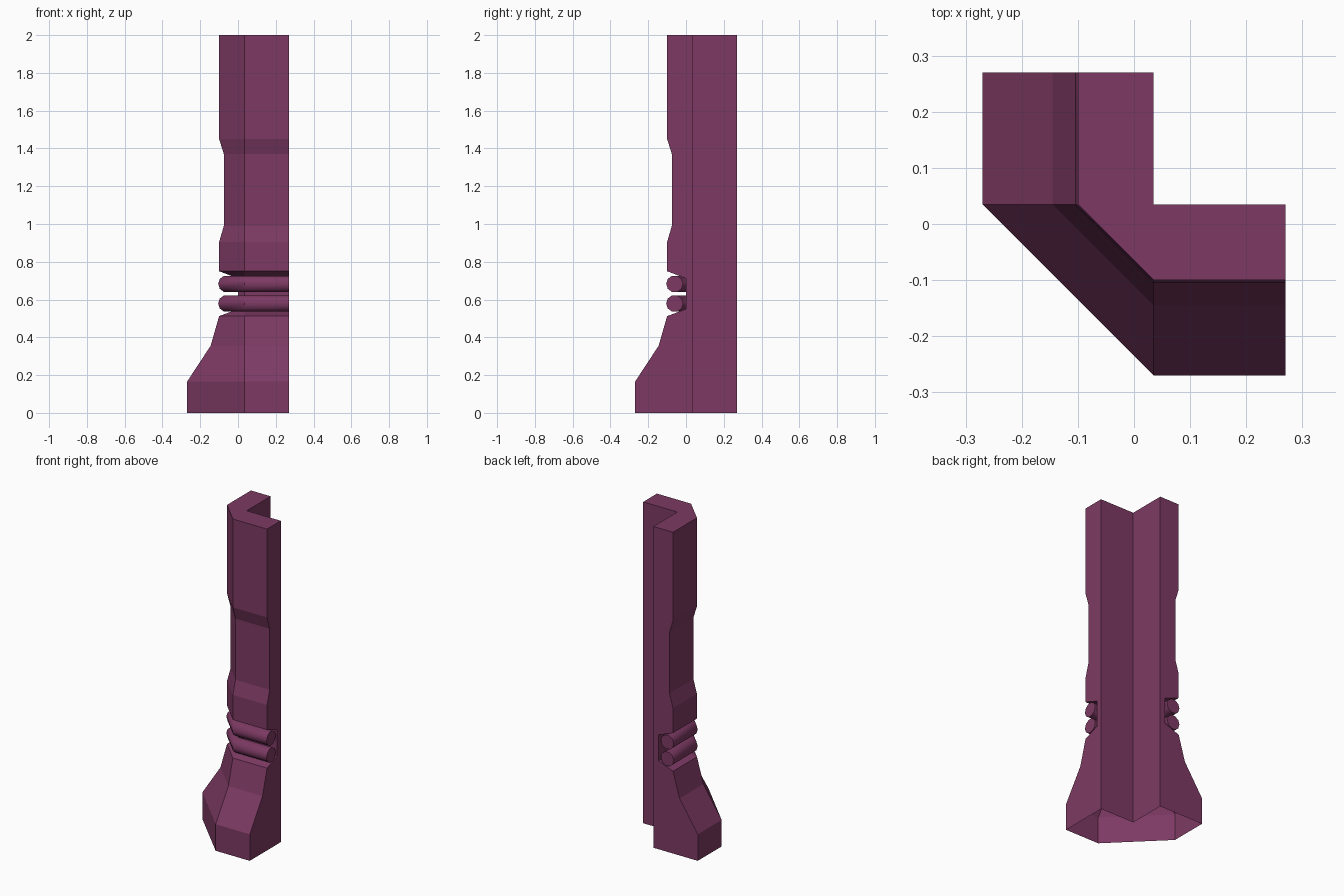
import bpy, bmesh, math

cube = bpy.data.objects.get("Cube")
if cube:
    bpy.data.objects.remove(cube, do_unlink=True)

END = 0.27      # where both arms stop
CORNER = 0.035  # inner corner of the angle

plum = bpy.data.materials.new("plum")
plum.use_nodes = True
colour = (0.205, 0.042, 0.126, 1)
plum.diffuse_color = colour
bsdf = plum.node_tree.nodes["Principled BSDF"]
bsdf.inputs["Base Color"].default_value = colour
bsdf.inputs["Roughness"].default_value = 0.8


def sweep(name, profile, open_bottom=False):
    """Sweep a (depth, height) profile round the chamfered corner."""
    bm = bmesh.new()
    rings = []
    for place in (lambda d: (-d, END), lambda d: (-d, CORNER),
                  lambda d: (CORNER, -d), lambda d: (END, -d)):
        rings.append([bm.verts.new((*place(d), z)) for d, z in profile])
    n = len(profile)
    for a, b in zip(rings, rings[1:]):
        for i in range(n - 1 if open_bottom else n):
            j = (i + 1) % n
            bm.faces.new((a[i], a[j], b[j], b[i]))
    bm.faces.new(rings[0])
    bm.faces.new(rings[-1])
    bmesh.ops.remove_doubles(bm, verts=bm.verts, dist=0.0001)
    bmesh.ops.recalc_face_normals(bm, faces=bm.faces)
    mesh = bpy.data.meshes.new(name)
    bm.to_mesh(mesh)
    bm.free()
    mesh.materials.append(plum)
    obj = bpy.data.objects.new(name, mesh)
    bpy.context.collection.objects.link(obj)
    return obj


# Corner post: flared foot, groove, recessed waist and plain shaft
sweep("corner_post", [
    (0.27, 0), (0.27, 0.165), (0.145, 0.355), (0.1, 0.512),
    (0, 0.55), (0, 0.712), (0.1, 0.75), (0.1, 0.905),
    (0.075, 0.99), (0.075, 1.37), (0.1, 1.45), (0.1, 2),
    (-CORNER, 2), (-CORNER, 0)], open_bottom=True)

# Two round bands lying in the groove
SIDES = 10
for name, height in (("lower_band", 0.579), ("upper_band", 0.683)):
    circle = [(0.06 + 0.045 * math.cos(math.tau * i / SIDES),
               height + 0.045 * math.sin(math.tau * i / SIDES))
              for i in range(SIDES)]
    band = sweep(name, circle)
    bpy.ops.object.select_all(action="DESELECT")
    band.select_set(True)
    bpy.context.view_layer.objects.active = band
    bpy.ops.object.shade_smooth_by_angle(angle=math.radians(40))
